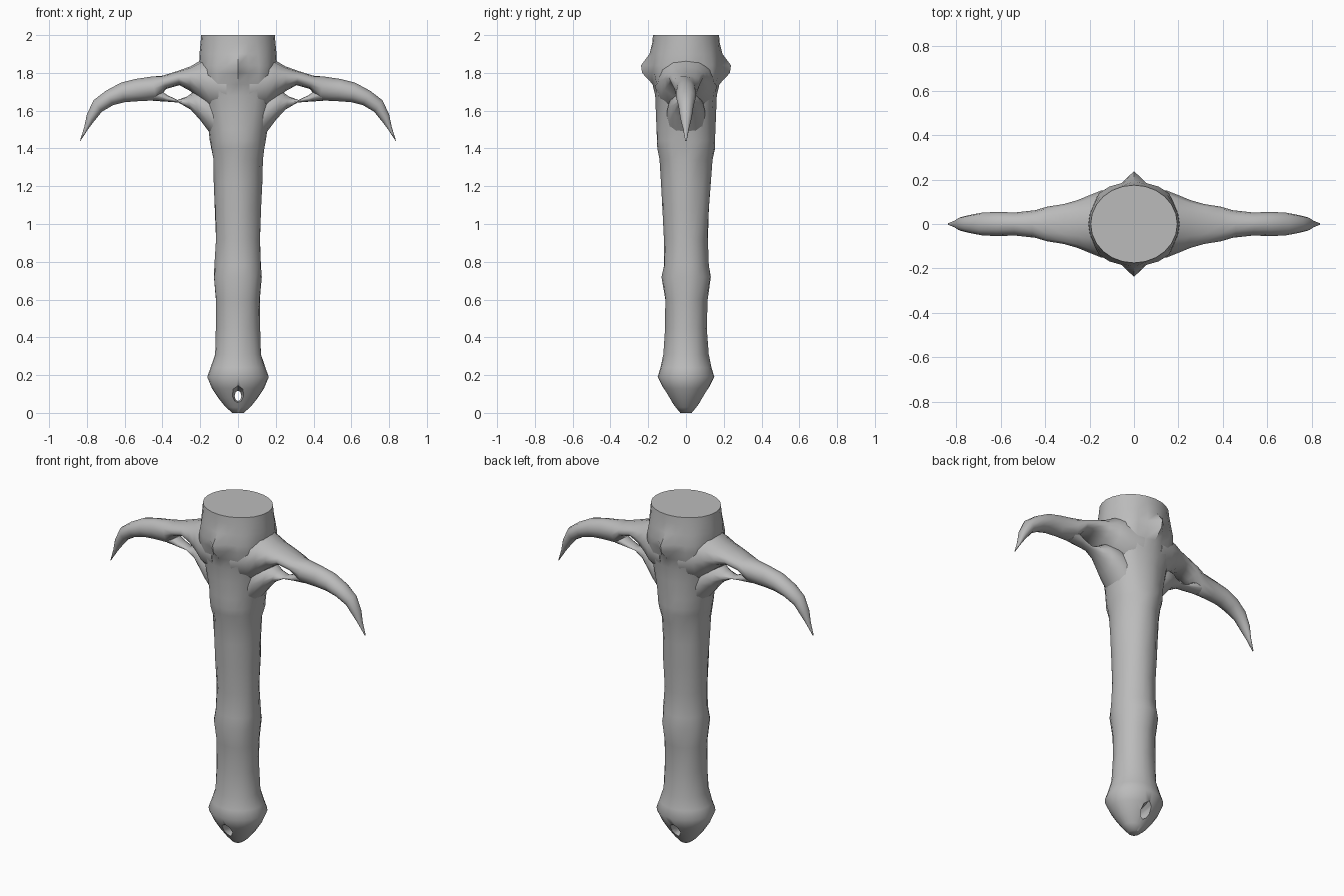
import bpy, bmesh, math, random
from mathutils import Vector

random.seed(4)
cube = bpy.data.objects.get("Cube")
if cube:
    bpy.data.objects.remove(cube, do_unlink=True)

grey = bpy.data.materials.new("plain grey")
grey.use_nodes = True
colour = (0.5, 0.5, 0.5, 1)
grey.diffuse_color = colour
grey.node_tree.nodes["Principled BSDF"].inputs["Base Color"].default_value = colour


def loft(name, rings):
    """Skin a closed tube through equal rings of points."""
    bm = bmesh.new()
    loops = [[bm.verts.new(p) for p in ring] for ring in rings]
    n = len(loops[0])
    for a, b in zip(loops, loops[1:]):
        for i in range(n):
            j = (i + 1) % n
            bm.faces.new((a[i], a[j], b[j], b[i]))
    bm.faces.new(loops[0])
    bm.faces.new(loops[-1])
    bmesh.ops.recalc_face_normals(bm, faces=bm.faces)
    mesh = bpy.data.meshes.new(name)
    bm.to_mesh(mesh)
    bm.free()
    obj = bpy.data.objects.new(name, mesh)
    bpy.context.collection.objects.link(obj)
    mesh.materials.append(grey)
    return obj


def smooth(obj, degrees):
    bpy.ops.object.select_all(action='DESELECT')
    obj.select_set(True)
    bpy.context.view_layer.objects.active = obj
    bpy.ops.object.shade_smooth_by_angle(angle=math.radians(degrees))


def bump(value, centre, width):
    return math.exp(-((value - centre) / width) ** 2)


# Handle: pommel, grip and collar in one profile of (height, x radius, y radius)
profile = [(0, .03, .03), (.03, .065, .055), (.08, .105, .09), (.13, .138, .12),
           (.19, .163, .15), (.24, .145, .135), (.31, .123, .118), (.45, .115, .11),
           (.6, .118, .112), (.72, .128, .13), (.78, .124, .118), (.92, .118, .114),
           (1.08, .122, .122), (1.22, .126, .13), (1.34, .132, .138), (1.4, .142, .152),
           (1.44, .148, .155), (1.5, .156, .156), (1.6, .176, .16), (1.68, .19, .163),
           (1.74, .198, .167), (1.8, .203, .176), (1.84, .206, .18), (1.9, .204, .182),
           (1.96, .198, .178), (2.0, .195, .175)]
SIDES = 24


def handle_ring(z, rx, ry):
    ring = []
    for i in range(SIDES):
        a = math.tau * i / SIDES
        facing = abs(math.sin(a))
        lean = math.degrees(math.asin(min(1, facing)))
        # corner ribs on the collar and a pointed boss on front and back
        grow = 1 + .14 * bump(lean, 52, 14) * bump(z, 1.79, .1)
        grow += .36 * bump(lean, 90, 11) * bump(z, 1.82, .06)
        grow -= .05 * bump(lean, 72, 9) * bump(z, 1.62, .1)
        if .25 < z < 1.45:
            grow += random.uniform(-.025, .025)
        ring.append(Vector((rx * grow * math.cos(a), ry * grow * math.sin(a), z)))
    return ring


handle = loft("handle", [handle_ring(*p) for p in profile])


# Eyelet through the pommel, flared at both mouths
def eyelet_ring(y, w, h):
    return [Vector((w * math.cos(math.tau * i / 8), y,
                    .09 + h * math.sin(math.tau * i / 8))) for i in range(8)]


cutter = loft("eyelet_cutter", [eyelet_ring(*p) for p in
              ((-.2, .06, .08), (-.05, .018, .028), (.05, .018, .028), (.2, .06, .08))])
cut = handle.modifiers.new("eyelet", 'BOOLEAN')
cut.object = cutter
cut.operation = 'DIFFERENCE'
cut.solver = 'EXACT'
bpy.context.view_layer.objects.active = handle
bpy.ops.object.modifier_apply(modifier=cut.name)
bpy.data.objects.remove(cutter, do_unlink=True)
smooth(handle, 50)


# Guard arms: sections are (top x, top z, bottom x, bottom z, half depth)
arm = [(.06, 1.88, .06, 1.58, .165), (.15, 1.89, .15, 1.6, .15),
       (.2, 1.865, .2, 1.66, .13), (.25, 1.835, .255, 1.705, .108),
       (.32, 1.81, .31, 1.735, .09), (.4, 1.785, .38, 1.715, .078),
       (.46, 1.78, .43, 1.655, .062), (.54, 1.768, .53, 1.65, .052),
       (.62, 1.748, .6, 1.645, .054), (.7, 1.705, .66, 1.63, .052),
       (.765, 1.655, .72, 1.595, .04), (.8, 1.58, .765, 1.54, .03),
       (.815, 1.51, .795, 1.5, .016), (.837, 1.44, .834, 1.44, .004)]
# Thin brace below each arm, leaving the opening between
brace = [(.08, 1.64, .1, 1.42, .1), (.16, 1.71, .155, 1.49, .1),
         (.235, 1.7, .2, 1.55, .075), (.27, 1.675, .25, 1.605, .05),
         (.32, 1.657, .315, 1.643, .03), (.37, 1.68, .38, 1.648, .036),
         (.43, 1.72, .45, 1.652, .045)]


def section(side, tx, tz, bx, bz, depth):
    ring = []
    for i in range(12):
        a = math.tau * i / 12
        t = .5 + .5 * math.cos(a)
        ring.append(Vector((side * (bx + (tx - bx) * t), depth * math.sin(a),
                            bz + (tz - bz) * t)))
    return ring


for side, word in ((1, "left"), (-1, "right")):
    for part, rows in (("guard_arm", arm), ("guard_brace", brace)):
        smooth(loft(f"{word}_{part}", [section(side, *r) for r in rows]), 60)
